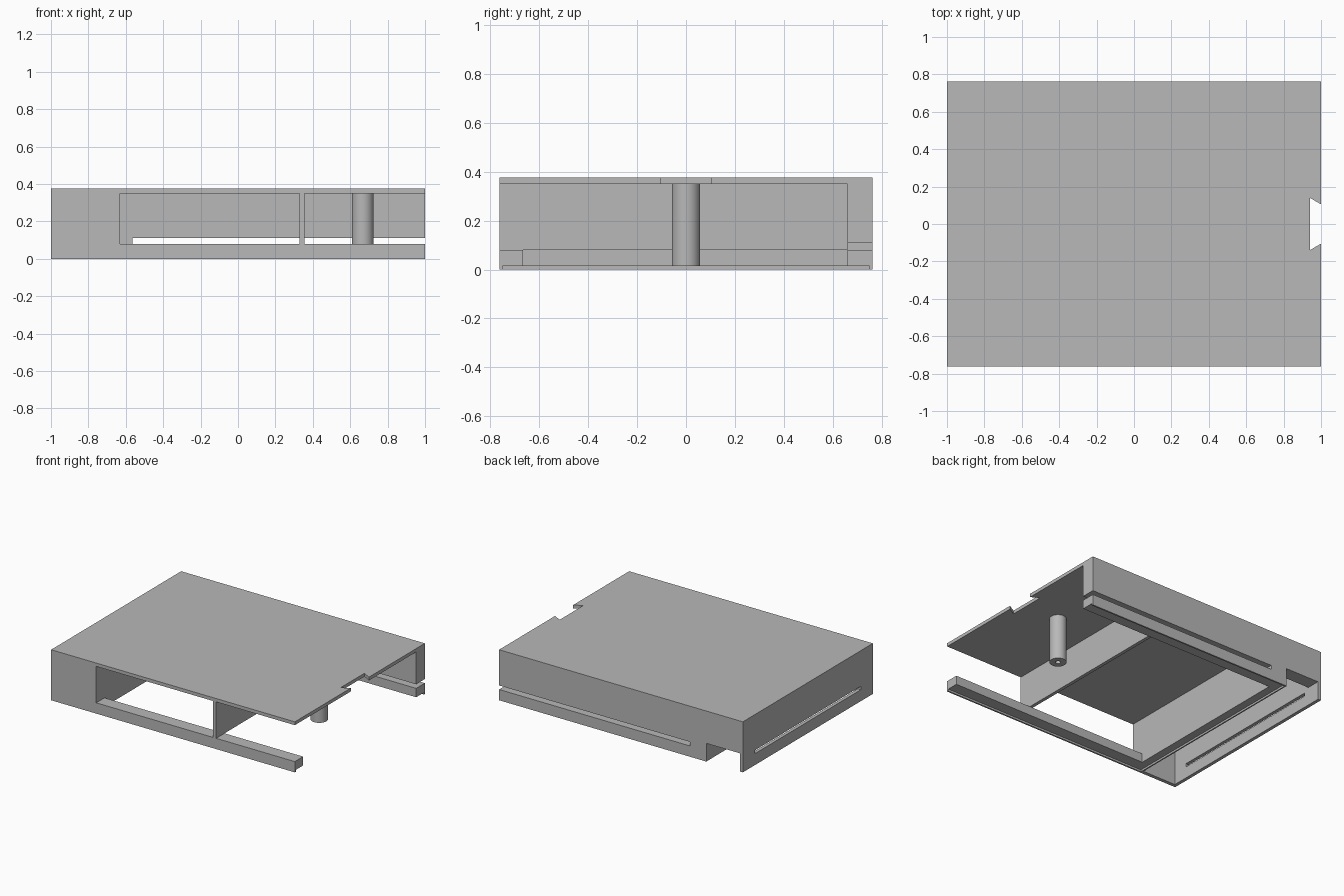
import bpy, bmesh
from mathutils import Matrix, Vector

old = bpy.data.objects.get("Cube")
if old:
    bpy.data.objects.remove(old, do_unlink=True)

grey = bpy.data.materials.new("plain_grey")
grey.use_nodes = True
COLOUR = (0.48, 0.48, 0.48, 1)
grey.diffuse_color = COLOUR
grey.node_tree.nodes["Principled BSDF"].inputs["Base Color"].default_value = COLOUR


def make(name, bm):
    bmesh.ops.recalc_face_normals(bm, faces=bm.faces)
    mesh = bpy.data.meshes.new(name)
    bm.to_mesh(mesh)
    bm.free()
    mesh.materials.append(grey)
    ob = bpy.data.objects.new(name, mesh)
    bpy.context.collection.objects.link(ob)
    return ob


def box(name, x, y, z):
    bm = bmesh.new()
    bmesh.ops.create_cube(bm, size=1)
    for v in bm.verts:
        v.co = [r[0] if c < 0 else r[1] for c, r in zip(v.co, (x, y, z))]
    return make(name, bm)


def cylinder(name, x, radius, z0, z1, sides=48):
    bm = bmesh.new()
    bmesh.ops.create_cone(bm, cap_ends=True, segments=sides, radius1=radius,
                          radius2=radius, depth=z1 - z0,
                          matrix=Matrix.Translation((x, 0, (z0 + z1) / 2)))
    return make(name, bm)


def prism(name, outline, z0, z1):
    bm = bmesh.new()
    face = bm.faces.new([bm.verts.new((x, y, z0)) for x, y in outline])
    out = bmesh.ops.extrude_face_region(bm, geom=[face])
    for v in out["geom"]:
        if isinstance(v, bmesh.types.BMVert):
            v.co += Vector((0, 0, z1 - z0))
    return make(name, bm)


def cut(target, cutter):
    cutter.hide_render = True
    bpy.context.view_layer.objects.active = target
    mod = target.modifiers.new("cut", 'BOOLEAN')
    mod.operation = 'DIFFERENCE'
    mod.solver = 'EXACT'
    mod.object = cutter
    bpy.ops.object.modifier_apply(modifier=mod.name)
    bpy.data.objects.remove(cutter, do_unlink=True)


# Housing: one block hollowed from below and opened at the right-hand end
END = 1.1
ROOF = 0.35
RAIL = 0.08
housing = box("housing", (-1, 1), (-0.762, 0.762), (0, 0.375))
openings = {
    "main_bay": ((-0.63, END), (-0.665, 0.66), (-0.1, ROOF)),
    "front_opening": ((-0.63, END), (-END, -0.6), (RAIL, ROOF)),
    "back_slot": ((-0.565, END), (0.6, END), (RAIL, 0.11)),
    "side_pocket": ((-0.975, -0.70), (-0.735, 0.66), (-0.1, ROOF)),
    "pocket_exit": ((-0.975, -0.70), (0.6, END), (-0.1, 0.135)),
    "side_slot": ((-END, -0.9), (-0.62, 0.62), (0.085, 0.11)),
    "cover_recess": ((-0.69, END), (-0.75, 0.75), (-0.1, 0.014)),
}
for name, ranges in openings.items():
    cut(housing, box(name, *ranges))

# Dovetail notch in the edge of the roof
cut(housing, prism("roof_notch",
                   [(0.94, -0.14), (1.06, -0.07), (1.06, 0.07), (0.94, 0.14)],
                   0.3, 0.5))

# Upright divider between the two bays
box("divider", (0.33, 0.355), (-0.762, 0.66), (RAIL, ROOF))

# Round post hanging from the roof, with a screw hole in its end
post = cylinder("post", 0.667, 0.058, 0.014, ROOF)
cut(post, cylinder("screw_hole", 0.667, 0.018, -0.1, 0.25, 24))
bpy.ops.object.select_all(action='DESELECT')
post.select_set(True)
bpy.context.view_layer.objects.active = post
bpy.ops.object.shade_smooth_by_angle()
